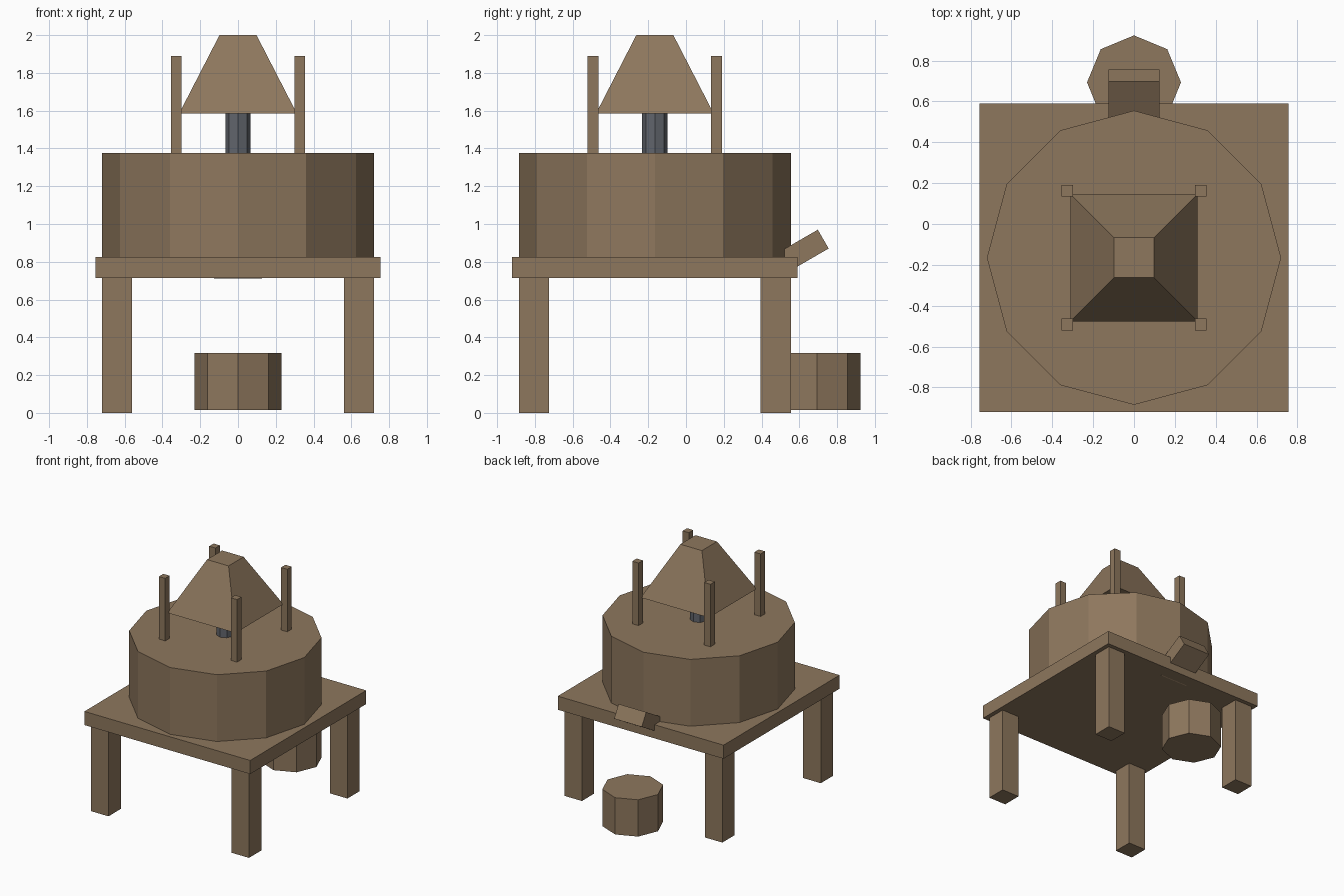
import bpy, bmesh
from math import radians, sqrt
from mathutils import Matrix

if "Cube" in bpy.data.objects:
    bpy.data.objects.remove(bpy.data.objects["Cube"])


def material(name, color):
    m = bpy.data.materials.new(name)
    m.diffuse_color = color
    m.use_nodes = True
    m.node_tree.nodes["Principled BSDF"].inputs["Base Color"].default_value = m.diffuse_color
    return m


wood = material("wood", (0.27, 0.185, 0.11, 1))
iron = material("iron", (0.12, 0.13, 0.15, 1))
CY = -0.165  # centre line of the table, drum and hopper


def finish(name, bm, mat):
    me = bpy.data.meshes.new(name)
    bm.to_mesh(me)
    bm.free()
    me.materials.append(mat)
    ob = bpy.data.objects.new(name, me)
    bpy.context.collection.objects.link(ob)
    return ob


def box(name, center, size, mat=wood, tilt=0):
    bm = bmesh.new()
    bmesh.ops.create_cube(bm, size=1, matrix=Matrix.Diagonal((*size, 1)))
    ob = finish(name, bm, mat)
    ob.location = center
    ob.rotation_euler.x = radians(tilt)
    return ob


def prism(name, sides, r_bottom, r_top, y, z0, z1, mat=wood, turn=0):
    bm = bmesh.new()
    bmesh.ops.create_cone(bm, cap_ends=True, segments=sides, radius1=r_bottom,
                          radius2=r_top, depth=z1 - z0,
                          matrix=Matrix.Rotation(radians(turn), 4, 'Z'))
    ob = finish(name, bm, mat)
    ob.location = (0, y, (z0 + z1) / 2)
    return ob


# Table top
box("table_top", (0, CY, 0.769), (1.51, 1.51, 0.112))

# Four legs and four hopper posts
for sx, side in ((-1, "left"), (1, "right")):
    for sy, end in ((-1, "front"), (1, "back")):
        box(f"{end}_{side}_leg", (sx * 0.64, CY + sy * 0.64, 0.3575), (0.16, 0.16, 0.715))
        box(f"{end}_{side}_post", (sx * 0.327, CY + sy * 0.327, 1.631), (0.057, 0.057, 0.518))

# Millstone casing, spindle and tapered hopper
prism("drum", 12, 0.72, 0.72, CY, 0.825, 1.375)
prism("spindle", 8, 0.067, 0.067, CY, 1.375, 1.60, iron)
prism("hopper", 4, 0.311 * sqrt(2), 0.098 * sqrt(2), CY, 1.586, 2.0, turn=45)

# Tilted spout and the bucket below it
box("spout", (0, 0.588, 0.84), (0.252, 0.32, 0.115), tilt=30)
prism("bucket", 8, 0.23, 0.23, 0.693, 0.015, 0.318)
